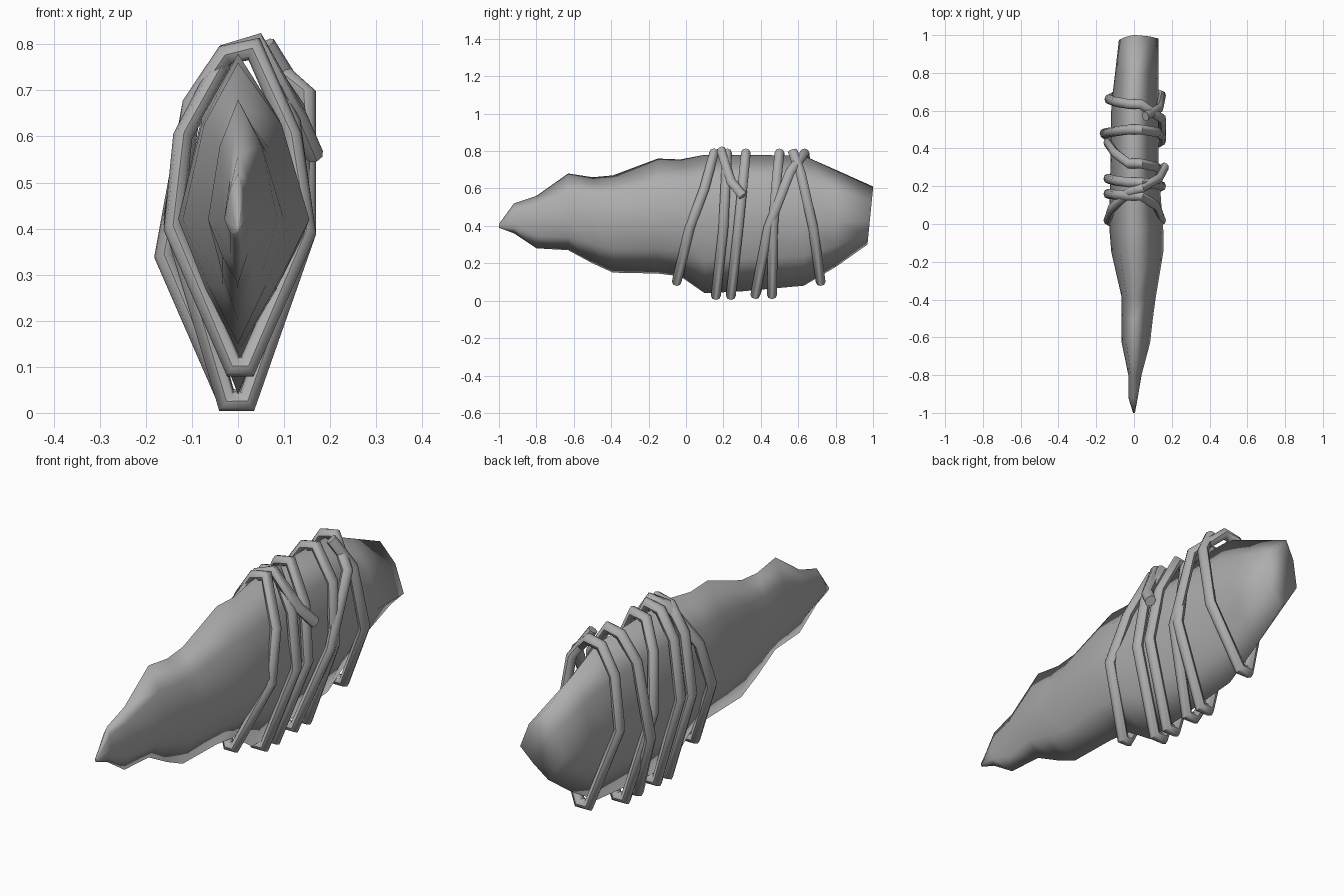
import bpy, bmesh, math
from mathutils import Vector

cube = bpy.data.objects.get("Cube")
if cube:
    bpy.data.objects.remove(cube, do_unlink=True)


def make_material(name, value):
    mat = bpy.data.materials.new(name)
    mat.use_nodes = True
    color = (value, value, value, 1)
    mat.diffuse_color = color
    mat.node_tree.nodes["Principled BSDF"].inputs["Base Color"].default_value = color
    return mat


def smooth(obj, degrees):
    bpy.ops.object.select_all(action="DESELECT")
    obj.select_set(True)
    bpy.context.view_layer.objects.active = obj
    bpy.ops.object.shade_smooth_by_angle(angle=math.radians(degrees))


def loft(name, rings, mat, degrees):
    """Skin a list of equal point rings and close both ends."""
    bm = bmesh.new()
    rows = [[bm.verts.new(p) for p in ring] for ring in rings]
    for a, b in zip(rows, rows[1:]):
        for i in range(len(a)):
            j = (i + 1) % len(a)
            bm.faces.new((a[i], a[j], b[j], b[i]))
    bm.faces.new(rows[0])
    bm.faces.new(rows[-1])
    bmesh.ops.recalc_face_normals(bm, faces=bm.faces)
    mesh = bpy.data.meshes.new(name)
    bm.to_mesh(mesh)
    bm.free()
    mesh.materials.append(mat)
    obj = bpy.data.objects.new(name, mesh)
    bpy.context.collection.objects.link(obj)
    smooth(obj, degrees)
    return obj


stone_grey = make_material("stone grey", 0.42)

# Blade stations: y, top z, bottom z, lowest x, highest x
stations = [
    (-1, .41, .39, -.005, .005),
    (-.92, .52, .36, -.03, .02),
    (-.8, .56, .28, -.03, .04),
    (-.63, .68, .27, -.065, .085),
    (-.5, .66, .2, -.065, .1),
    (-.39, .67, .15, -.065, .115),
    (-.15, .76, .145, -.12, .155),
    (-.03, .755, .13, -.13, .155),
    (.1, .78, .04, -.13, .145),
    (.3, .78, .05, -.125, .13),
    (.63, .775, .08, -.12, .13),
    (.8, .7, .18, -.1, .13),
    (.985, .61, .3, -.08, .13),
]


def blade_ring(y, top, bottom, left, right):
    """Bulged diamond section, blunter above the middle."""
    mid = min(max(.42, bottom + .01), top - .01)
    upper, lower = .61, .53
    up, down = top - mid, mid - bottom
    points = [
        (0, top), (right * upper, mid + up * upper), (right, mid),
        (right * lower, mid - down * lower), (0, bottom),
        (left * lower, mid - down * lower), (left, mid),
        (left * upper, mid + up * upper),
    ]
    # The butt face leans backwards
    lean = .1 if y > .9 else 0
    return [(x, y + lean * (z - .45 + min(x, 0)), z) for x, z in points]


loft("stone_blade", [blade_ring(*s) for s in stations], stone_grey, 180)

# Cord turns: bottom y, right y, top y, bottom z, shoulder x and z
turns = [
    (-.05, .02, .15, .1, .118, .6),
    (.16, .2, .22, .025, .115, .63),
    (.24, .28, .32, .025, .115, .63),
    (.46, .465, .5, .03, .125, .66),
    (.37, .44, .635, .03, .148, .69),
    (.72, .68, .57, .1, .135, .68),
]
# Far side of the turns: y, x and z of the outermost bend
far_bends = [(.16, -.14, .41), (.24, -.14, .42), (.43, -.14, .43),
             (.48, -.16, .34), (.66, -.135, .44)]
# Free end, over the ridge and down the far side to the first turn
path = [(.165, .305, .56), (.13, .24, .64), (.04, .19, .8), (-.025, .17, .78),
        (-.12, .08, .6), (-.14, .02, .4), (-.01, -.05, .1)]
for i, (bottom, right, top, low, out, high) in enumerate(turns):
    path += [(.02, bottom, low), (.148, right, .39),
             (out, right * .4 + top * .6, high), (.035, top, .79)]
    if i < len(far_bends):
        y, x, z = far_bends[i]
        path += [(-.028, top, .777), (-.1, (top + y) / 2, .67),
                 (x, y, z), (-.025, turns[i + 1][0], turns[i + 1][3])]
path[-1] = (.06, .57, .8)


def cord_rings(points, width, depth, sides=8):
    """Mitred, slightly flattened sections along a bent path."""
    points = [Vector(p) for p in points]
    rings, last = [], len(points) - 1
    for i, p in enumerate(points):
        before = (p - points[max(i - 1, 0)]).normalized()
        after = (points[min(i + 1, last)] - p).normalized()
        tangent = (before + after).normalized()
        # The blade axis is a steady reference for the winding cord
        u = (Vector((0, 1, 0)) - tangent * tangent.y).normalized()
        v = tangent.cross(u)
        stretch = depth / max(tangent.dot(after if i < last else before), .6)
        ring = []
        for k in range(sides):
            a = math.tau * k / sides
            ring.append(p + u * math.cos(a) * width + v * math.sin(a) * stretch)
        rings.append(ring)
    return rings


loft("wrapped_cord", cord_rings(path, .026, .021), stone_grey, 50)
